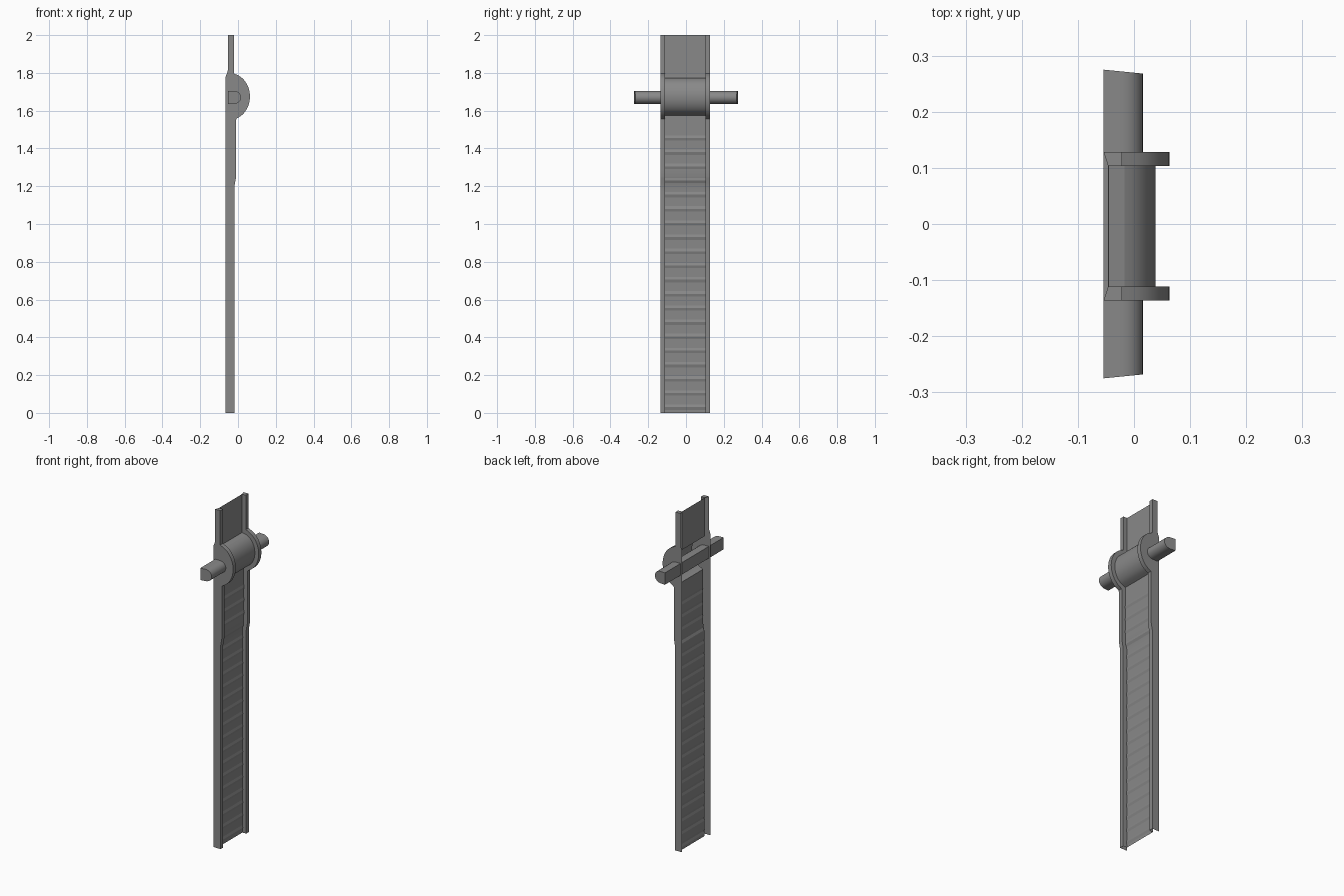
import bpy, bmesh, math

if "Cube" in bpy.data.objects:
    bpy.data.objects.remove(bpy.data.objects["Cube"])

GREY = bpy.data.materials.new("mid_grey")
GREY.use_nodes = True
GREY.diffuse_color = (0.25, 0.25, 0.25, 1)
GREY.node_tree.nodes["Principled BSDF"].inputs["Base Color"].default_value = (0.25, 0.25, 0.25, 1)

MID_Y = -0.004      # middle of the strip across y
OUTER, INNER = 0.132, 0.107
RIM = 0.025         # how far the rails stand proud of the panel
HUB_Z = 1.675       # height of the bulge and axle


def loft(name, sections, closed=False, cap_start=False, cap_end=False, angle=15):
    """Skin a row of equal point lists into one sheet or tube."""
    bm = bmesh.new()
    rows = [[bm.verts.new(p) for p in s] for s in sections]
    n = len(rows[0])
    for a, b in zip(rows, rows[1:]):
        for j in range(n if closed else n - 1):
            k = (j + 1) % n
            bm.faces.new((a[j], a[k], b[k], b[j]))
    if cap_start:
        bm.faces.new(rows[0][::-1])
    if cap_end:
        bm.faces.new(rows[-1])
    if closed:
        bmesh.ops.recalc_face_normals(bm, faces=bm.faces[:])
    mesh = bpy.data.meshes.new(name)
    bm.to_mesh(mesh)
    bm.free()
    mesh.materials.append(GREY)
    obj = bpy.data.objects.new(name, mesh)
    bpy.context.collection.objects.link(obj)
    bpy.ops.object.select_all(action="DESELECT")
    obj.select_set(True)
    bpy.context.view_layer.objects.active = obj
    bpy.ops.object.shade_smooth_by_angle(angle=math.radians(angle))
    return obj


def along(points, z):
    """Read x from a short (z, x) profile."""
    for (z0, x0), (z1, x1) in zip(points, points[1:]):
        if z <= z1:
            return x0 + (x1 - x0) * (z - z0) / (z1 - z0)
    return points[-1][1]


FRONT = [(0, -0.019), (1.2, -0.019), (1.25, -0.01), (1.6, -0.01), (1.78, -0.021), (2, -0.021)]
BACK = [(0, -0.065), (1.78, -0.065), (1.81, -0.054), (2, -0.054)]


def front(z, inset=0):
    """Front profile with the round bulge blended in."""
    base = along(FRONT, z) - inset
    t = 1 - ((z - HUB_Z) / (0.122 - inset)) ** 2
    hub = -0.04 + (0.103 - inset) * math.sqrt(t) if t > 0 else -0.06
    h = max(0.012 - abs(base - hub), 0) / 0.012
    return max(base, hub) + h * h * 0.003


# Heights: plain stretches plus dense steps around the bulge
PITCH = 0.075
ridges = [PITCH * i + 0.03 for i in range(20)]
heights = {0, 1.2, 1.25, 1.85, 2}
heights.update(1.54 + 0.28 * i / 48 for i in range(49))
for r in ridges:
    heights.update((r - 0.014, r, r + 0.014))
heights = sorted(heights)

# Side rails: channels open at the back, closed at the top
for name, side in (("left_rail", 1), ("right_rail", -1)):
    rows = []
    for z in heights:
        inner_y, outer_y = MID_Y + side * INNER, MID_Y + side * OUTER
        row = [(front(z, RIM), inner_y, z), (front(z), inner_y, z),
               (front(z), outer_y, z), (along(BACK, z), outer_y, z)]
        rows.append(row[::side])
    loft(name, rows, cap_end=True)

# Panel: thin sheet with low cross ridges
rows = []
for z in heights:
    x = front(z, RIM) + (0.004 if z in ridges else 0)
    rows.append([(x, MID_Y + s * INNER, z) for s in (-1, 1)])
loft("ridged_panel", rows, angle=12)

# Axle: D-shaped bar with a flat back and slightly slanted ends
R = 0.035
outline = [(-0.054, -R), (-0.022, -R)]
for i in range(1, 12):
    a = math.pi * (i / 12 - 0.5)
    outline.append((-0.022 + 0.038 * math.cos(a), R * math.sin(a)))
outline += [(-0.022, R), (-0.054, R)]
rows = [[(x, s * (0.275 - 0.1 * (x + 0.054)), HUB_Z - 0.005 + z) for x, z in outline]
        for s in (-1, 1)]
loft("axle", rows, closed=True, cap_start=True, cap_end=True, angle=30)
